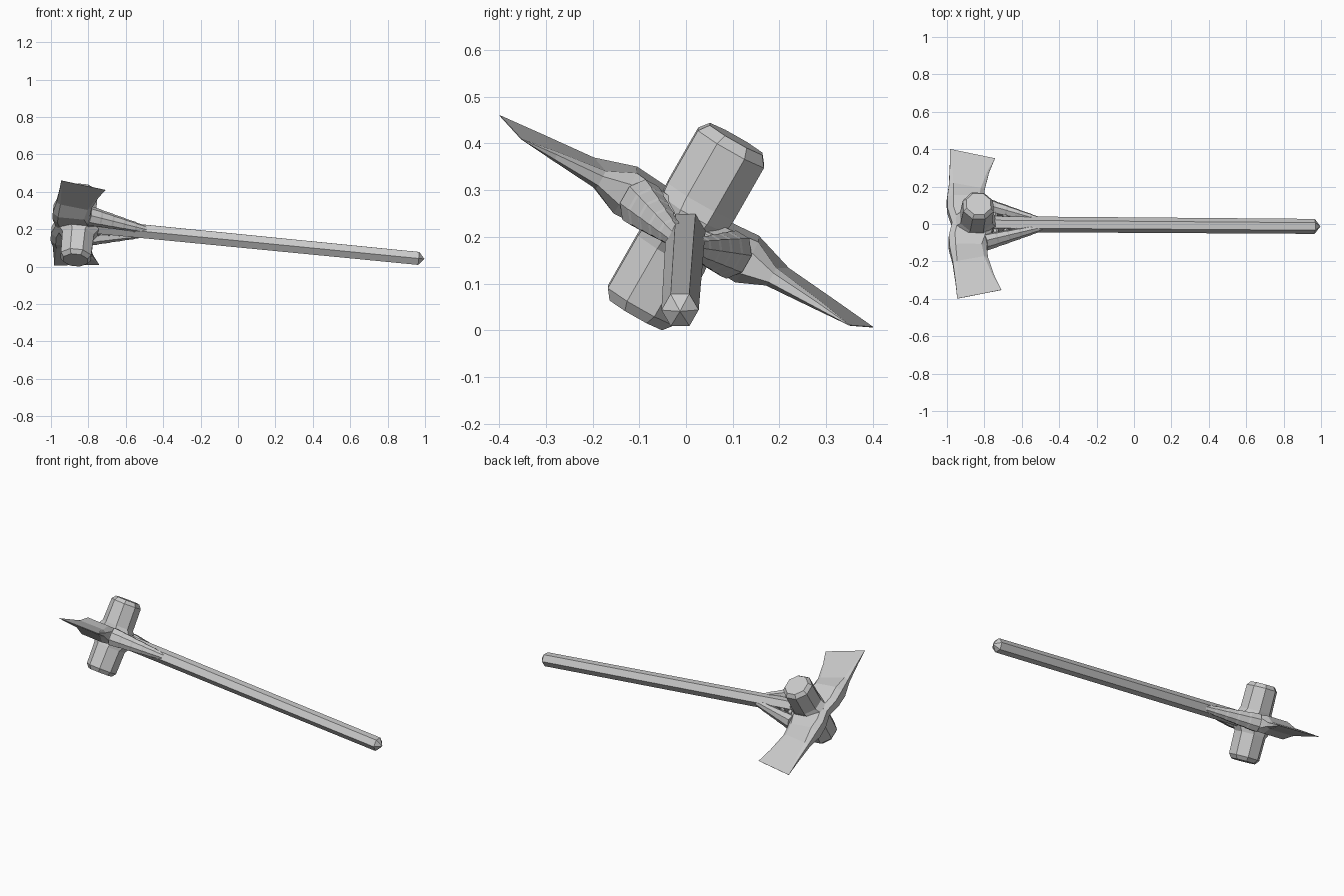
import bpy, bmesh, math
from mathutils import Matrix, Vector

cube = bpy.data.objects.get("Cube")
if cube:
    bpy.data.objects.remove(cube, do_unlink=True)

steel = bpy.data.materials.new("grey_steel")
steel.use_nodes = True
GREY = (0.6, 0.6, 0.6, 1)
steel.diffuse_color = GREY
steel.node_tree.nodes["Principled BSDF"].inputs["Base Color"].default_value = GREY

# Weapon frame: x along the handle, y through the blades, z through the hammers
FRAME = (Matrix.Translation((-0.85, 0, 0.222)) @ Matrix.Rotation(-0.007, 4, 'Z')
         @ Matrix.Rotation(0.098, 4, 'Y') @ Matrix.Rotation(-0.518, 4, 'X'))


def loft(name, rings):
    """Skin closed rings of equal length and cap both ends."""
    bm = bmesh.new()
    rows = [[bm.verts.new(p) for p in ring] for ring in rings]
    n = len(rows[0])
    for a, b in zip(rows, rows[1:]):
        for i in range(n):
            j = (i + 1) % n
            bm.faces.new((a[i], a[j], b[j], b[i]))
    bm.faces.new(rows[0])
    bm.faces.new(rows[-1])
    bmesh.ops.remove_doubles(bm, verts=bm.verts, dist=0.0005)
    bmesh.ops.recalc_face_normals(bm, faces=bm.faces)
    mesh = bpy.data.meshes.new(name)
    bm.to_mesh(mesh)
    bm.free()
    mesh.materials.append(steel)
    ob = bpy.data.objects.new(name, mesh)
    ob.matrix_world = FRAME
    bpy.context.collection.objects.link(ob)
    return ob


def ring(n, center, axis, ra, rb, turn=0):
    """Polygon around a point, facing along the axis."""
    axis = Vector(axis).normalized()
    side = Vector((0, 0, 1)) if abs(axis.z) < 0.9 else Vector((1, 0, 0))
    other = axis.cross(side).normalized()
    angles = [math.tau * (i + turn) / n for i in range(n)]
    return [Vector(center) + side * ra * math.cos(a) + other * rb * math.sin(a) for a in angles]


# Six-sided handle with a pointed pommel
loft("handle", [ring(6, (x, 0, 0), (1, 0, 0), r, r)
                for x, r in ((-0.1, 0.043), (0.35, 0.042), (1.825, 0.04), (1.855, 0.001))])


def blade_section(low, high, t):
    (xa, ya), (xb, yb) = low, high
    rim = min(0.03, t)
    return [(xa, ya, 0.5 * t), (xa + rim, ya, t), (xb - rim, yb, t), (xb, yb, 0.5 * t),
            (xb, yb, -0.5 * t), (xb - rim, yb, -t), (xa + rim, ya, -t), (xa, ya, -0.5 * t)]


for s, label in ((1, "left"), (-1, "right")):
    # Axe blade flaring to a knife edge
    stations = (((-0.125, 0), (0.1, 0), 0.04), ((-0.145, 0.08), (0.08, 0.08), 0.045),
                ((-0.145, 0.15), (0.055, 0.15), 0.05), ((-0.13, 0.24), (0.06, 0.21), 0.022),
                ((-0.12, 0.36), (0.09, 0.32), 0.011), ((-0.115, 0.46), (0.125, 0.405), 0.0008))
    loft(label + "_blade", [blade_section((a[0], s * a[1]), (b[0], s * b[1]), t)
                            for a, b, t in stations])

    # Stepped strut from the handle to the blade root
    start, end = Vector((0.36, s * 0.02, 0)), Vector((0.04, s * 0.115, 0))
    axis = end - start
    rings = []
    steps = 5
    for k in range(steps):
        r = 0.022 + 0.007 * k
        for f, rr in ((k, r), (k + 0.85, r + 0.004)):
            rings.append(ring(8, start + axis * f / steps, axis, rr, rr * 0.8, 0.5))
    loft(label + "_strut", rings)

    # Short rungs tying the strut to the handle
    for k in range(3):
        x = 0.11 + 0.055 * k
        loft(f"{label}_rung_{k}", [ring(6, (x, s * y, 0), (0, 1, 0), 0.022, 0.015)
                                   for y in (0.02, 0.11 - 0.016 * k)])

for s, label in ((1, "upper"), (-1, "lower")):
    # Eight-sided hammer with chamfered face and flared root
    profile = ((0, 0.11, 0.07), (0.035, 0.115, 0.085), (0.065, 0.092, 0.088),
               (0.195, 0.088, 0.088), (0.217, 0.07, 0.07))
    loft(label + "_hammer", [ring(8, (0, 0, s * z), (0, 0, 1), rx, ry, 0.5)
                             for z, rx, ry in profile])
